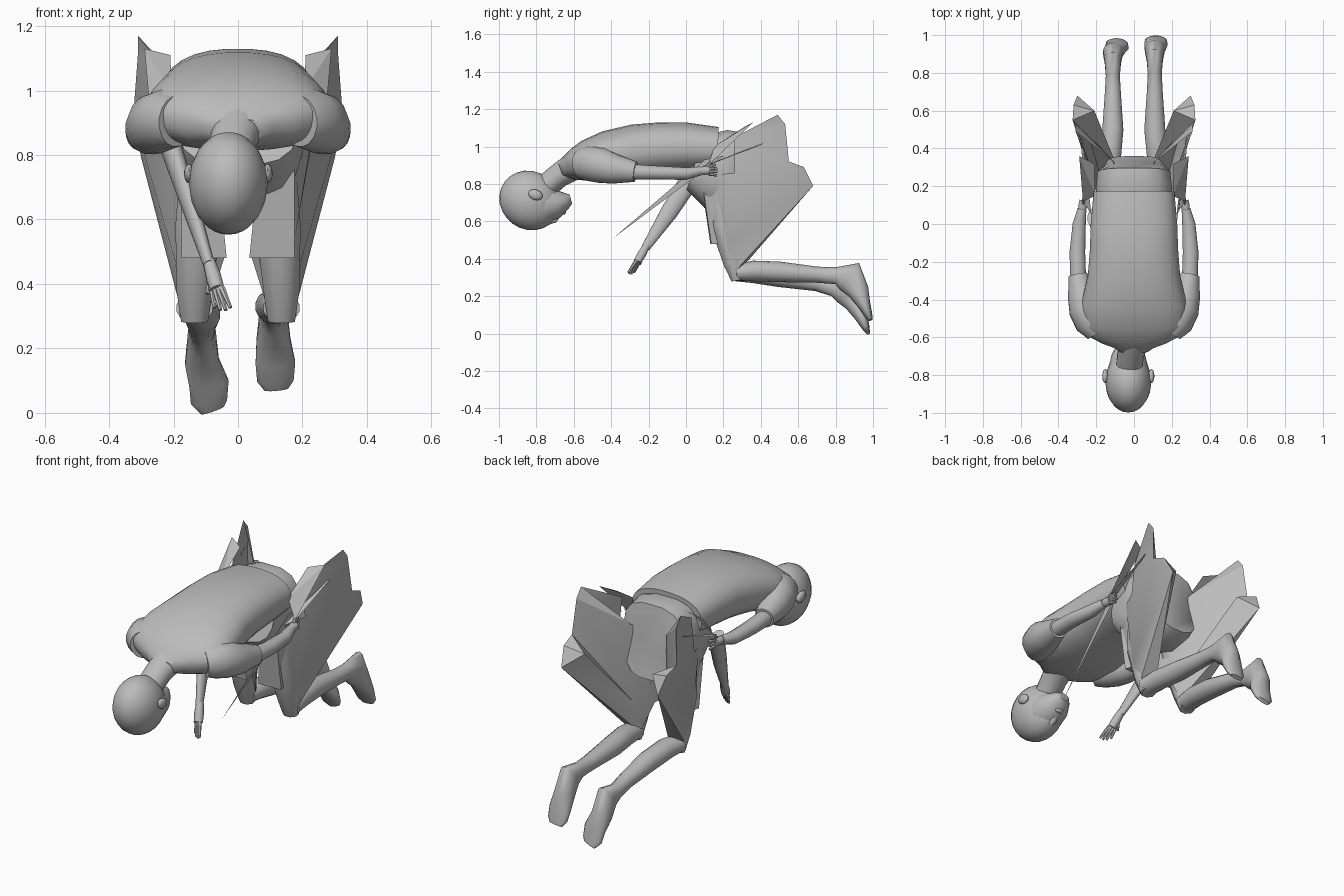
import bpy, bmesh, math
from mathutils import Vector as V, Matrix

if "Cube" in bpy.data.objects:
    bpy.data.objects.remove(bpy.data.objects["Cube"])

grey = bpy.data.materials.new("plain grey")
grey.diffuse_color = (0.5, 0.5, 0.5, 1)
grey.use_nodes = True
grey.node_tree.nodes["Principled BSDF"].inputs["Base Color"].default_value = grey.diffuse_color

def finish(name, bm, angle=40):
    bmesh.ops.recalc_face_normals(bm, faces=bm.faces)
    me = bpy.data.meshes.new(name)
    bm.to_mesh(me)
    bm.free()
    me.materials.append(grey)
    me.shade_smooth()
    me.set_sharp_from_angle(angle=math.radians(angle))
    ob = bpy.data.objects.new(name, me)
    bpy.context.collection.objects.link(ob)
    return ob

def tube(name, path, n=12, power=1.0, angle=50):
    """Loft of ellipses; path items are (x, y, z, radius across x, radius other way)."""
    bm = bmesh.new()
    pts = [V(p[:3]) for p in path]
    rings = []
    for i, p in enumerate(path):
        t = (pts[min(i + 1, len(pts) - 1)] - pts[max(i - 1, 0)]).normalized()
        a = V((1, 0, 0))
        a = (a - t * a.dot(t)).normalized()
        b = t.cross(a)
        ring = []
        for k in range(n):
            w = 2 * math.pi * (k + 0.5) / n
            c, s = math.cos(w), math.sin(w)
            c = math.copysign(abs(c) ** power, c)
            s = math.copysign(abs(s) ** power, s)
            ring.append(bm.verts.new(pts[i] + a * c * p[3] + b * s * p[4]))
        rings.append(ring)
    for r, q in zip(rings, rings[1:]):
        for k in range(n):
            bm.faces.new((r[k], r[(k + 1) % n], q[(k + 1) % n], q[k]))
    bm.faces.new(rings[0])
    bm.faces.new(rings[-1])
    return finish(name, bm, angle)

def ball(name, loc, scale, tilt=0, seg=20):
    bm = bmesh.new()
    m = Matrix.Translation(loc) @ Matrix.Rotation(tilt, 4, 'X') @ Matrix.Diagonal((*scale, 1))
    bmesh.ops.create_uvsphere(bm, u_segments=seg, v_segments=seg // 2, radius=1, matrix=m)
    return finish(name, bm, 60)

def sheet(name, verts, faces, s):
    """Folded cloth made from a few corner points; s mirrors it in x."""
    bm = bmesh.new()
    vs = {k: bm.verts.new((s * p[0], p[1], p[2])) for k, p in verts.items()}
    for f in faces:
        bm.faces.new([vs[k] for k in f.split()])
    bmesh.ops.triangulate(bm, faces=bm.faces)
    return finish(name, bm, 25)

def hand(name, wrist, tip, spread):
    """Flat palm, four fingers and a thumb from wrist to fingertip."""
    w, t = V(wrist), V(tip)
    side = V(spread).normalized()
    mid = w.lerp(t, 0.55)
    tube(name + "_palm", [(*w, .02, .02), (*w.lerp(t, .3), .025, .025), (*mid, .024, .022)], 8)
    for k in range(4):
        o = side * (k - 1.5) * 0.013
        a, e = mid + o, w.lerp(t, 1 - 0.05 * abs(k - 1.5)) + o * 1.5
        tube(f"{name}_finger_{k}", [(*w.lerp(t, .45), .01, .01), (*a, .01, .01), (*e, .006, .006)], 6)
    th = w.lerp(t, .65) - side * 0.04
    tube(name + "_thumb", [(*w.lerp(t, .2), .01, .01), (*th, .007, .007)], 6)

# shirt body: y, top z, bottom z, half width
body = [(.17, 1.105, .87, .215), (.0, 1.13, .86, .23), (-.14, 1.13, .85, .235),
        (-.27, 1.12, .83, .245), (-.42, 1.085, .81, .28), (-.53, 1.035, .81, .285),
        (-.585, .995, .815, .25), (-.625, .96, .82, .175), (-.65, .935, .83, .11), (-.67, .915, .835, .08)]
tube("shirt_body", [(0, y, (a + b) / 2, w, (a - b) / 2) for y, a, b, w in body], 28, .85)

# pelvis
pel = [(.05, 1.07, .76, .19), (.16, 1.10, .66, .205), (.27, 1.08, .62, .195), (.33, 1.04, .68, .14)]
tube("pelvis", [(0, y, (a + b) / 2, w, (a - b) / 2) for y, a, b, w in pel], 16, .7)

# neck and head, tilted so the face looks down and back
tube("neck", [(0, -.60, .895, .085, .075), (-.015, -.68, .845, .072, .065), (-.03, -.77, .77, .07, .065)], 14)
tilt = math.atan2(-.8, -.6) + math.pi / 2
ball("skull", (-.03, -.835, .712), (.122, .168, .155), tilt, 24)
tube("face", [(-.03, -.83, .705, .112, .14), (-.03, -.75, .688, .105, .106),
              (-.03, -.69, .695, .088, .078), (-.03, -.645, .71, .062, .048),
              (-.03, -.615, .718, .035, .025)], 18)
tube("nose", [(-.03, -.77, .585, .010, .012), (-.03, -.70, .608, .018, .016), (-.03, -.683, .63, .014, .012)], 8)
ball("lips", (-.03, -.655, .65), (.03, .014, .014), tilt, 12)
for s in (-1, 1):
    x = -.03 + s * .122
    ball("ear", (x, -.805, .742), (.016, .04, .028), tilt + .3, 12)
    ball("brow", (-.03 + s * .042, -.77, .60), (.022, .014, .012), tilt, 10)

for s in (-1, 1):
    # sleeve starting inside the shirt, then the bare arm
    tube("sleeve", [(s * .19, -.565, .905, .07, .08), (s * .225, -.52, .91, .09, .095),
                    (s * .255, -.45, .898, .092, .095), (s * .275, -.38, .88, .077, .08),
                    (s * .297, -.27, .865, .052, .055)], 16)
    tube("upper_arm", [(s * .295, -.30, .865, .043, .043), (s * .30, -.15, .86, .043, .038),
                       (s * .29, .0, .855, .036, .034), (s * .275, .08, .87, .024, .024)], 12)
    hand("tucked_hand", (s * .275, .07, .87), (s * .26, .17, .875), (0, .1, -1))

# stretched arm hanging under the body
tube("hanging_forearm", [(-.215, .035, .845, .034, .055), (-.15, -.09, .65, .028, .048),
                         (-.09, -.215, .46, .018, .024)], 12)
hand("hanging_hand", (-.09, -.21, .47), (-.045, -.30, .315), (.8, -.5, 0))

# broken folded trouser cloth around each thigh
cloth = {
    "A": (.07, .08, .82), "B": (.235, .26, .86), "C": (.195, .22, .47), "D": (.035, .13, .48),
    "D2": (.04, .22, .49), "KO": (.18, .26, .33), "KI": (.09, .28, .33), "W": (.175, .085, .82),
    "E": (.31, .49, 1.17), "E2": (.31, .53, 1.12), "F": (.325, .55, .92), "G": (.32, .63, .89),
    "H": (.30, .68, .79), "I": (.215, .26, 1.05), "RT": (.11, .33, .95), "RB": (.10, .33, .52),
    "G2": (.21, .60, .86), "CF": (.175, .135, .48), "P": (.20, .17, .85), "PC": (.16, .18, .48)}
folds = ["B C F I", "I F E2 E", "C KO H F", "F H G", "A W CF D", "W P PC CF", "P B C PC",
         "A D D2 RB RT", "E E2 F RB RT", "F G G2", "G H G2", "F G2 RB", "G2 H KI RB", "H KO KI",
         "D2 RB KI", "CF D D2 KO C PC", "D2 KI KO"]
flap = {"a": (.205, .15, 1.0), "b": (.29, .36, 1.13), "c": (.27, .12, .90), "d": (.21, .32, 1.11),
        "e": (.225, .05, .88), "f": (.28, .50, 1.05)}

for s in (-1, 1):
    sheet("trouser_fold", cloth, folds, s)
    sheet("hip_flap", flap, ["a d b", "a b c", "e c f"], s)
    # thigh
    tube("thigh", [(s * .10, .19, .85, .08, .09), (s * .125, .21, .58, .075, .085),
                   (s * .135, .255, .38, .06, .06), (s * .135, .275, .285, .045, .035)], 8)

# shins and feet; each leg sits at its own height
for s, dz, dx, dy, toe in ((1, 0, .11, 0, .006), (-1, -.065, -.112, -.015, .022)):
    f = dx + toe
    tube("shin_and_foot", [
        (s * .135, .265, .325, .058, .045), (s * .125, .36, .335 + dz * .15, .058, .055),
        (dx, .50, .33 + dz * .4, .057, .055), (dx, .70, .315 + dz * .7, .043, .043),
        (dx, .80 + dy, .31 + dz, .038, .045), (dx, .875 + dy, .305 + dz, .044, .088),
        (dx, .922 + dy, .225 + dz, .054, .058), (f, .952 + dy, .155 + dz, .063, .035),
        (f, .975 + dy, .10 + dz, .058, .022), (f + toe / 2, .987 + dy, .073 + dz, .038, .012)], 14)

# thin stray cloth spike
sheet("cloth_spike", {"a": (.17, -.39, .51), "b": (.225, .0, .84), "c": (.24, .10, .93), "d": (.25, .2, .95)},
      ["a b c", "a c d"], 1)
